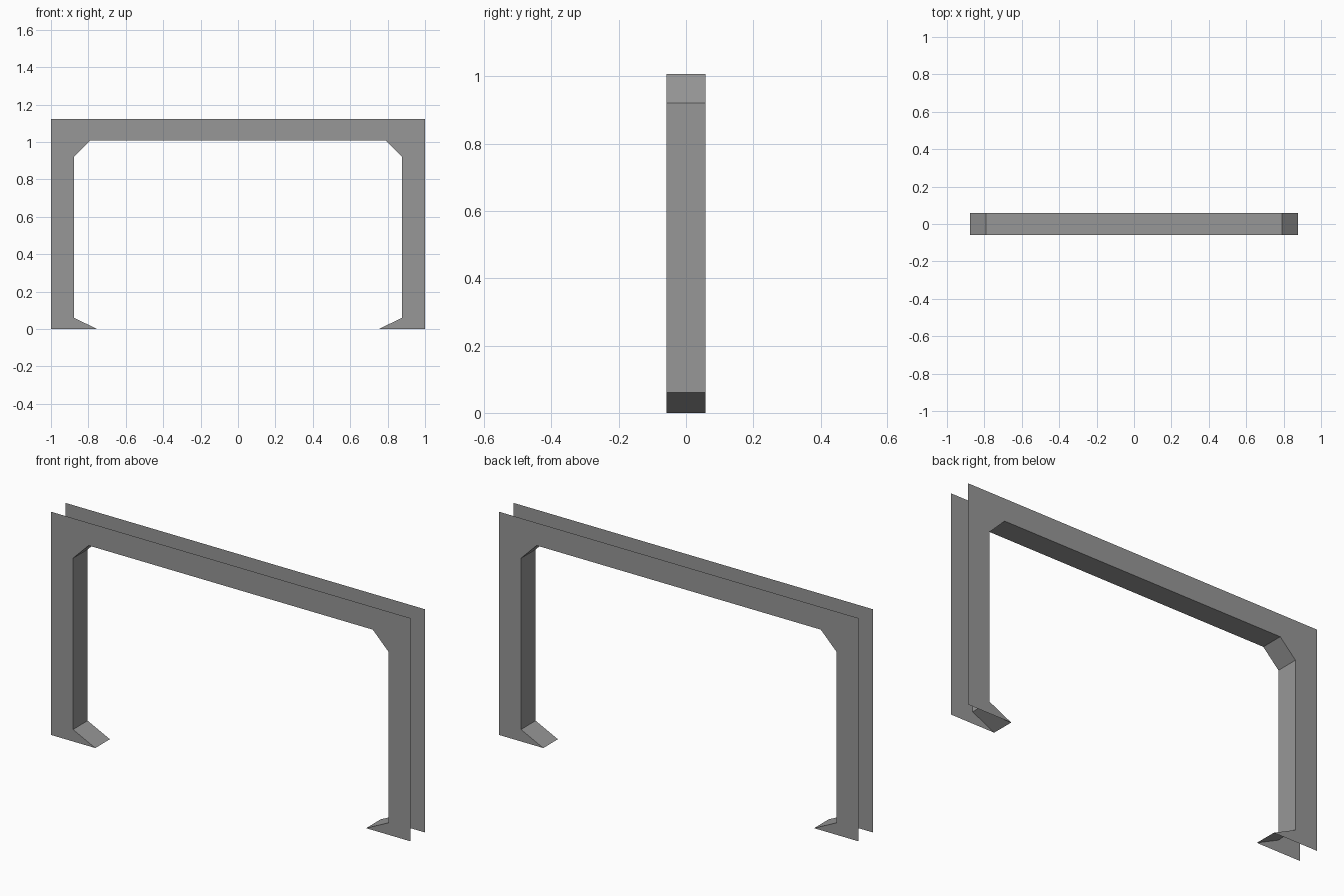
import bpy
import bmesh

if "Cube" in bpy.data.objects:
    bpy.data.objects.remove(bpy.data.objects["Cube"])

HALF_DEPTH = 0.058

# Right half of the opening: foot tip, foot top, corner bevel start and end
half = [(0.753, 0), (0.877, 0.06), (0.877, 0.921), (0.79, 1.008)]
inner = half + [(-x, z) for x, z in reversed(half)]
outer = [(-1, 0), (-1, 1.122), (1, 1.122), (1, 0)]

# Dark grey paint
paint = bpy.data.materials.new("dark_grey")
paint.diffuse_color = (0.31, 0.31, 0.31, 1)
paint.use_nodes = True
paint.node_tree.nodes["Principled BSDF"].inputs["Base Color"].default_value = paint.diffuse_color


def make_object(name, bm):
    mesh = bpy.data.meshes.new(name)
    bm.to_mesh(mesh)
    bm.free()
    mesh.materials.append(paint)
    obj = bpy.data.objects.new(name, mesh)
    bpy.context.collection.objects.link(obj)
    return obj


def plate(name, y):
    bm = bmesh.new()
    face = bm.faces.new([bm.verts.new((x, y, z)) for x, z in inner + outer])
    bm.normal_update()
    # Face away from the middle of the frame
    if face.normal.y * y < 0:
        face.normal_flip()
    return make_object(name, bm)


# Flat portal-shaped plates; the outer rim between them stays open
plate("front_plate", -HALF_DEPTH)
plate("back_plate", HALF_DEPTH)

# Lining of the opening, including corner bevels and sloping feet
bm = bmesh.new()
front = [bm.verts.new((x, -HALF_DEPTH, z)) for x, z in inner]
back = [bm.verts.new((x, HALF_DEPTH, z)) for x, z in inner]
for i in range(len(inner) - 1):
    bm.faces.new((front[i], front[i + 1], back[i + 1], back[i]))
bm.normal_update()
# The ceiling of the opening faces down
if bm.faces[:][3].normal.z > 0:
    bmesh.ops.reverse_faces(bm, faces=bm.faces[:])
make_object("inner_lining", bm)
